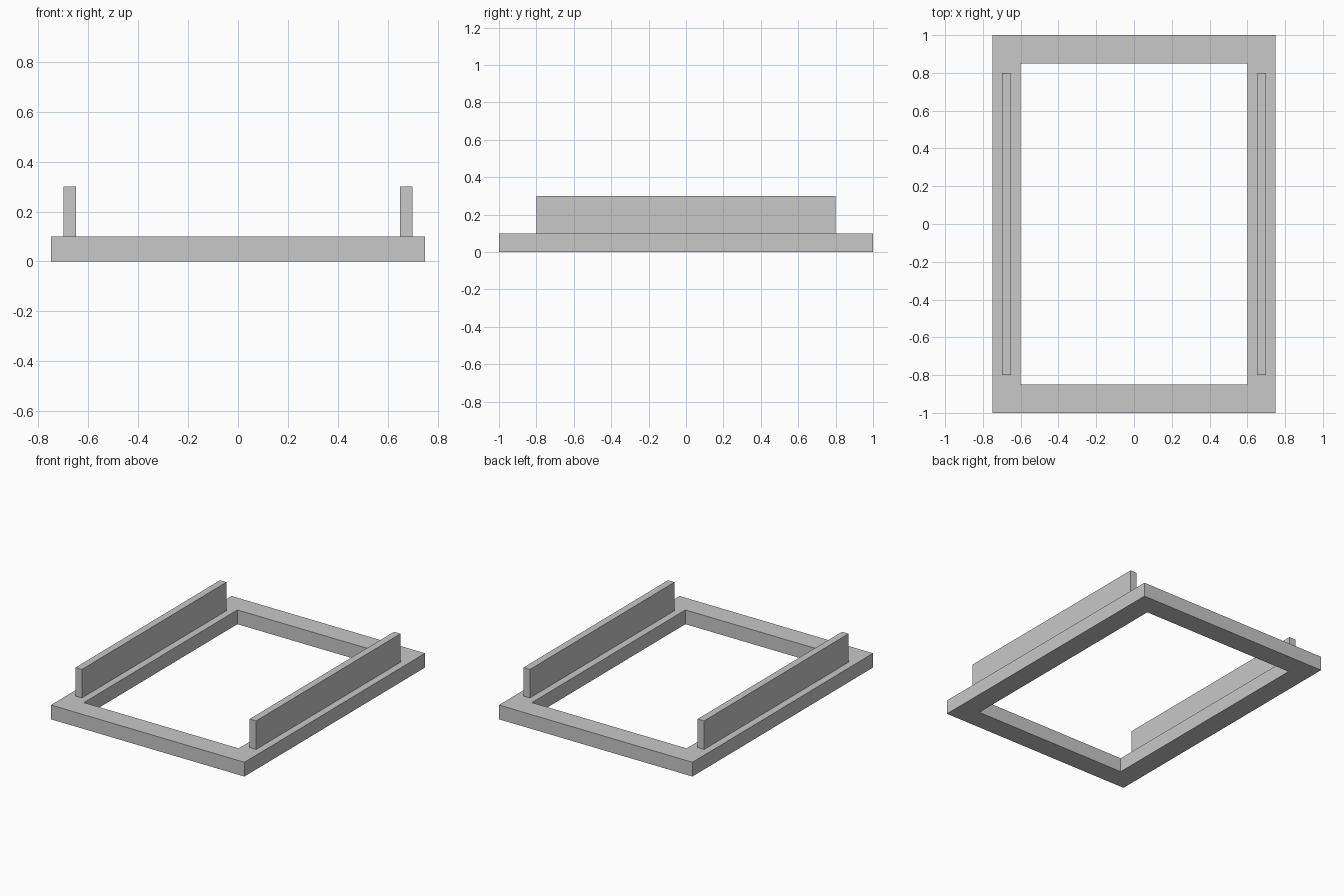
import bpy
import bmesh

if "Cube" in bpy.data.objects:
    bpy.data.objects.remove(bpy.data.objects["Cube"])

grey = bpy.data.materials.new("light grey")
grey.diffuse_color = (0.58, 0.58, 0.58, 1)
grey.use_nodes = True
grey.node_tree.nodes["Principled BSDF"].inputs["Base Color"].default_value = grey.diffuse_color


def finish(name, bm):
    bmesh.ops.recalc_face_normals(bm, faces=bm.faces[:])
    mesh = bpy.data.meshes.new(name)
    bm.to_mesh(mesh)
    bm.free()
    mesh.materials.append(grey)
    obj = bpy.data.objects.new(name, mesh)
    bpy.context.collection.objects.link(obj)
    return obj


# Base frame: flat rectangular ring extruded upward
bm = bmesh.new()
signs = ((-1, -1), (1, -1), (1, 1), (-1, 1))
outer = [bm.verts.new((0.75 * x, y, 0)) for x, y in signs]
inner = [bm.verts.new((0.6 * x, 0.85 * y, 0)) for x, y in signs]
for i in range(4):
    j = (i + 1) % 4
    bm.faces.new((outer[i], outer[j], inner[j], inner[i]))
ring = bmesh.ops.extrude_face_region(bm, geom=bm.faces[:], use_keep_orig=True)
top = [v for v in ring["geom"] if isinstance(v, bmesh.types.BMVert)]
bmesh.ops.translate(bm, verts=top, vec=(0, 0, 0.1))
finish("base_frame", bm)

# Upright side rails standing on the long sides of the frame
for side, x in (("left", -0.675), ("right", 0.675)):
    bm = bmesh.new()
    bmesh.ops.create_cube(bm, size=1)
    bmesh.ops.scale(bm, verts=bm.verts[:], vec=(0.05, 1.6, 0.2))
    bmesh.ops.translate(bm, verts=bm.verts[:], vec=(x, 0, 0.2))
    finish(side + "_rail", bm)
